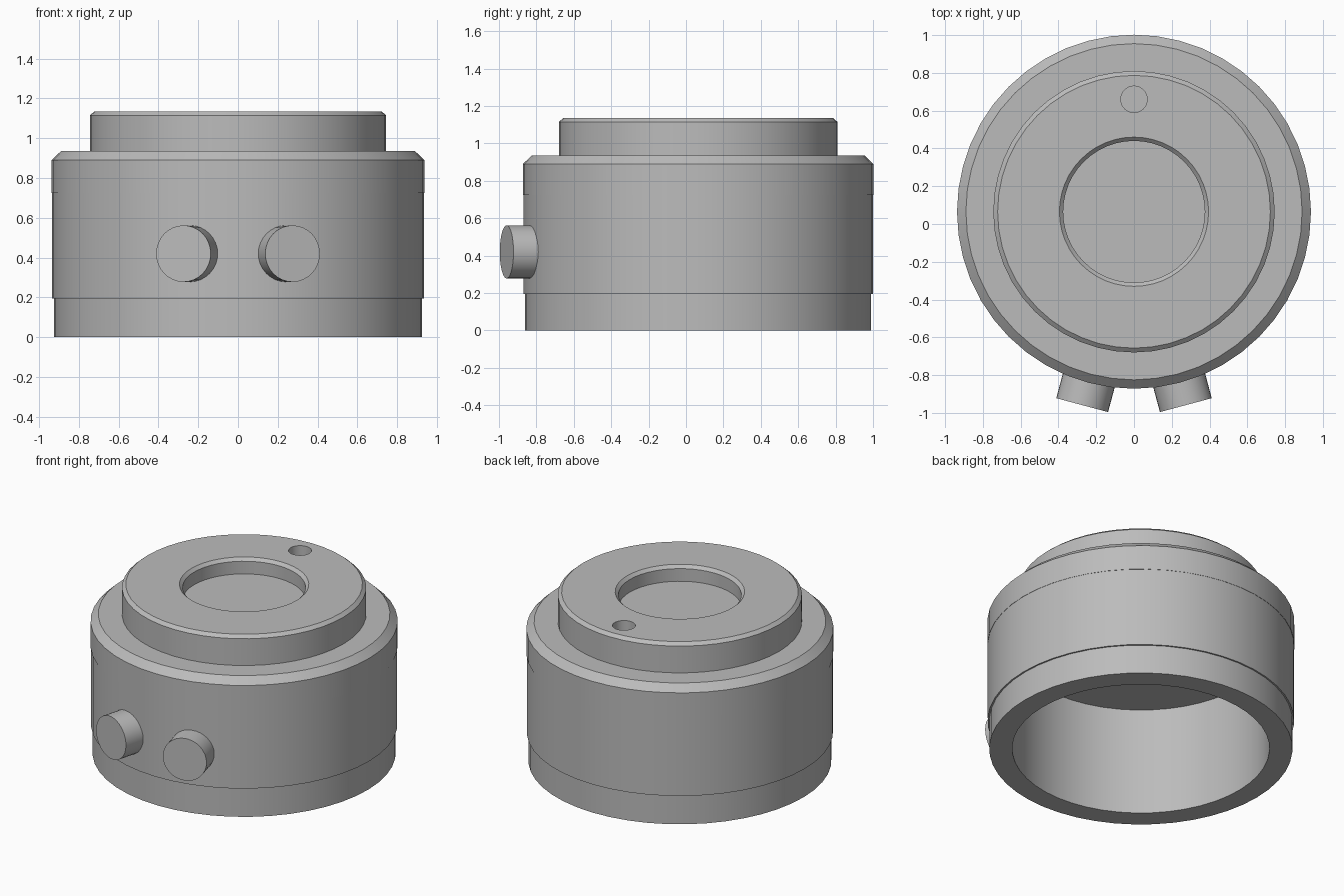
import bpy
import bmesh
from math import radians, sin, cos, tau
from mathutils import Matrix, Vector

cube = bpy.data.objects.get("Cube")
if cube:
    bpy.data.objects.remove(cube, do_unlink=True)

AXIS = Vector((0, 0.065, 0))
SEGMENTS = 48

grey = bpy.data.materials.new("plain_grey")
grey.use_nodes = True
colour = (0.5, 0.5, 0.5, 1)
grey.diffuse_color = colour
grey.node_tree.nodes["Principled BSDF"].inputs["Base Color"].default_value = colour


def make_object(name, bm):
    bmesh.ops.recalc_face_normals(bm, faces=bm.faces)
    mesh = bpy.data.meshes.new(name)
    bm.to_mesh(mesh)
    bm.free()
    obj = bpy.data.objects.new(name, mesh)
    bpy.context.collection.objects.link(obj)
    mesh.materials.append(grey)
    return obj


def activate(obj):
    bpy.ops.object.select_all(action='DESELECT')
    obj.select_set(True)
    bpy.context.view_layer.objects.active = obj


def smooth(obj):
    activate(obj)
    bpy.ops.object.shade_smooth_by_angle(angle=radians(25))


def lathe(name, profile, closed=False):
    """Turn a (radius, height) profile around the vertical axis."""
    bm = bmesh.new()
    verts = [bm.verts.new((0, r, z)) for r, z in profile]
    edges = [bm.edges.new(pair) for pair in zip(verts, verts[1:])]
    if closed:
        edges.append(bm.edges.new((verts[-1], verts[0])))
    bmesh.ops.spin(bm, geom=verts + edges, cent=(0, 0, 0), axis=(0, 0, 1),
                   angle=tau, steps=SEGMENTS)
    bmesh.ops.remove_doubles(bm, verts=bm.verts, dist=0.0005)
    bmesh.ops.translate(bm, verts=bm.verts, vec=AXIS)
    return make_object(name, bm)


def cylinder(name, radius, depth, matrix):
    bm = bmesh.new()
    bmesh.ops.create_cone(bm, cap_ends=True, segments=32, radius1=radius,
                          radius2=radius, depth=depth, matrix=matrix)
    return make_object(name, bm)


# Hollow sleeve with a slightly narrower foot
sleeve = lathe("sleeve", [(0.785, 0), (0.925, 0), (0.925, 0.195), (0.935, 0.195),
                          (0.935, 0.725), (0.785, 0.725)], closed=True)
smooth(sleeve)

# Stepped cap with chamfered edges and a shallow round recess
cap = lathe("cap", [(0, 0.725), (0.937, 0.725), (0.937, 0.89), (0.89, 0.935),
                    (0.745, 0.935), (0.745, 1.115), (0.722, 1.135),
                    (0.395, 1.135), (0.375, 1.115), (0.375, 1.03), (0, 1.03)])

# Small blind hole behind the recess
cutter = cylinder("hole_cutter", 0.07, 0.3, Matrix.Translation((0, 0.66, 1.175)))
cutter.hide_render = True
activate(cap)
cut = cap.modifiers.new("small_hole", 'BOOLEAN')
cut.operation = 'DIFFERENCE'
cut.solver = 'EXACT'
cut.object = cutter
bpy.ops.object.modifier_apply(modifier=cut.name)
bpy.data.objects.remove(cutter, do_unlink=True)
smooth(cap)

# Pair of round knobs pointing outward at the front
for side, name in ((1, "left_knob"), (-1, "right_knob")):
    angle = radians(15) * side
    outward = Vector((sin(angle), -cos(angle), 0))
    centre = AXIS + outward * 0.96 + Vector((0, 0, 0.42))
    turn = outward.to_track_quat('Z', 'Y').to_matrix().to_4x4()
    smooth(cylinder(name, 0.142, 0.2, Matrix.Translation(centre) @ turn))
